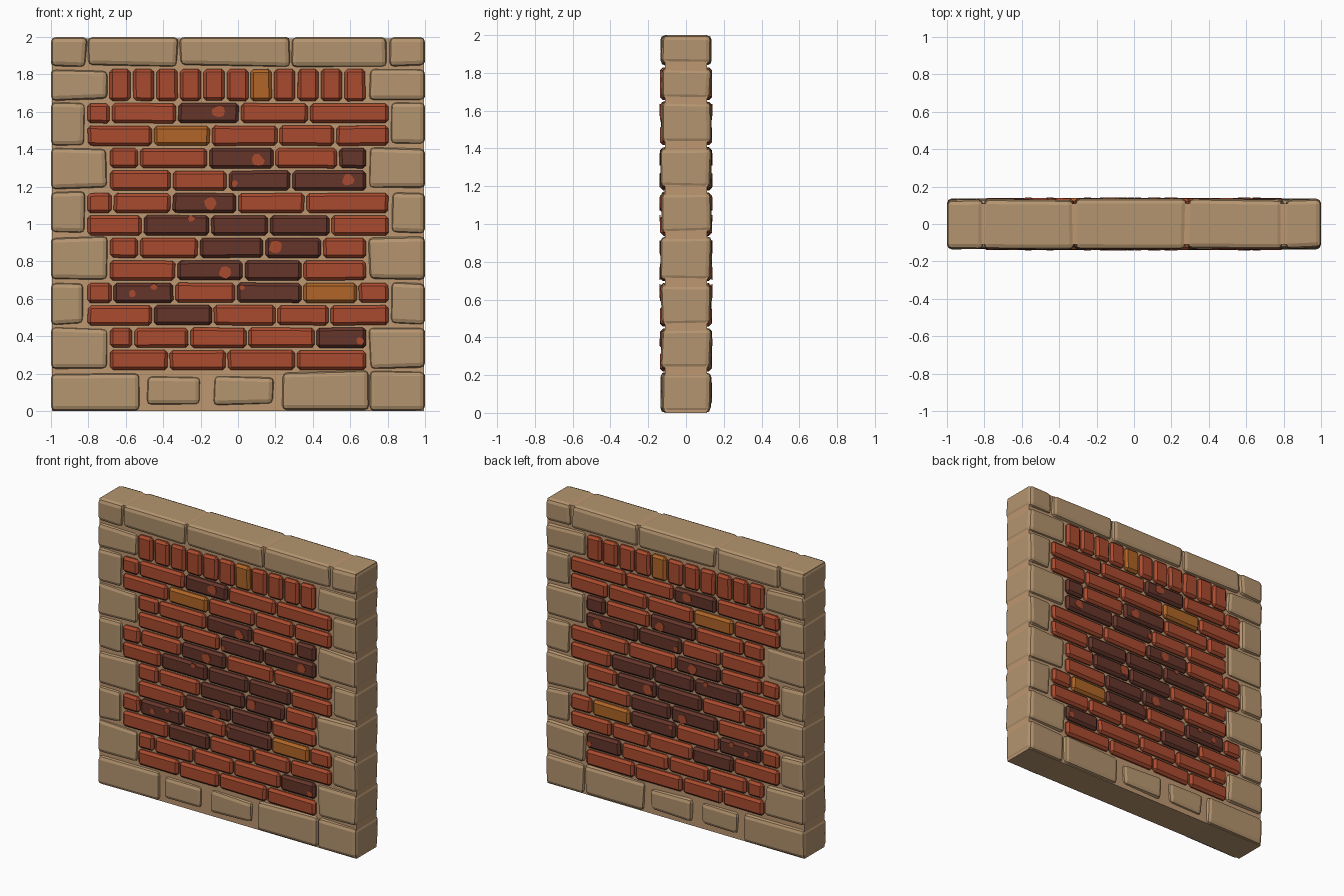
import bpy, bmesh, math, random
from mathutils import Vector

random.seed(4)
cube = bpy.data.objects.get("Cube")
if cube:
    bpy.data.objects.remove(cube)


def make_material(name, rgb):
    m = bpy.data.materials.new(name)
    m.use_nodes = True
    m.diffuse_color = (*rgb, 1)
    m.node_tree.nodes["Principled BSDF"].inputs["Base Color"].default_value = (*rgb, 1)
    return m


STONE = make_material("sandstone", (0.46, 0.30, 0.16))
MORTAR = make_material("mortar", (0.51, 0.31, 0.165))
RED = make_material("red brick", (0.40, 0.07, 0.028))
DARK = make_material("dark brick", (0.13, 0.036, 0.024))
GOLD = make_material("ochre brick", (0.43, 0.13, 0.02))
KINDS = {"R": ("red_brick", RED), "D": ("dark_brick", DARK), "G": ("ochre_brick", GOLD)}


def add_object(name, bm, mat):
    bmesh.ops.recalc_face_normals(bm, faces=bm.faces)
    mesh = bpy.data.meshes.new(name)
    bm.to_mesh(mesh)
    bm.free()
    mesh.materials.append(mat)
    ob = bpy.data.objects.new(name, mesh)
    bpy.context.collection.objects.link(ob)
    return ob


def block(name, mat, x0, x1, z0, z1, depth, bevel=0.0, jitter=0.0, segments=1):
    """Chamfered block through the wall, with corners nudged for a hand-cut look."""
    bm = bmesh.new()
    bmesh.ops.create_cube(bm, size=1)
    for v in bm.verts:
        v.co = Vector((x0 if v.co.x < 0 else x1,
                       math.copysign(depth, v.co.y),
                       z0 if v.co.z < 0 else z1))
        nudge = Vector([random.uniform(-jitter, jitter) for _ in range(3)])
        # Outer faces of the wall stay flat
        if abs(v.co.x) > 0.99:
            nudge.x = 0
        if v.co.z < 0.005 or v.co.z > 1.99:
            nudge.z = 0
        v.co += nudge
    if bevel:
        bmesh.ops.bevel(bm, geom=bm.edges[:], offset=bevel, segments=segments,
                        profile=0.5, affect="EDGES", clamp_overlap=True)
    return add_object(name, bm, mat)


def stone(name, x0, x1, z0, z1):
    block(name, STONE, x0, x1, z0, z1, 0.131, 0.027, 0.007, 2)


# Recessed mortar core
block("mortar_core", MORTAR, -0.995, 0.995, 0, 1.993, 0.11)

# Base stones
for x0, x1, z0, z1 in [(-1, -0.53, 0, 0.205), (-0.485, -0.2, 0.035, 0.19),
                       (-0.13, 0.19, 0.035, 0.185), (0.24, 0.7, 0.005, 0.212),
                       (0.705, 1, 0, 0.212)]:
    stone("base_stone", x0, x1, z0, z1)

# Side quoins, alternating long and short
levels = [0.22, 0.455, 0.695, 0.94, 1.18, 1.415, 1.655, 1.835]
for i, (z0, z1) in enumerate(zip(levels, levels[1:])):
    inner = 0.82 if i % 2 else 0.7
    stone("right_quoin", -1, -inner, z0 + 0.008, z1 - 0.008)
    stone("left_quoin", inner, 1, z0 + 0.008, z1 - 0.008)

# Coping stones
joints = [-1.005, -0.805, -0.315, 0.285, 0.805, 1.005]
for x0, x1 in zip(joints, joints[1:]):
    stone("coping_stone", x0 + 0.005, x1 - 0.005, 1.842, 2)

# Upright brick course
for i, kind in enumerate("RRRRRRGRRRR"):
    name, mat = KINDS[kind]
    x = -0.63 + i * 0.1255
    block("upright_" + name, mat, x - 0.056, x + 0.056, 1.658, 1.828, 0.137, 0.016, 0.002)

# Horizontal courses from top to bottom: kinds and joint positions
courses = [
    ("RRDRR", [-0.81, -0.68, -0.325, 0.01, 0.38, 0.81]),
    ("RGRRR", [-0.81, -0.455, -0.145, 0.215, 0.52, 0.81]),
    ("RRDRD", [-0.69, -0.53, -0.16, 0.195, 0.535, 0.69]),
    ("RRDD", [-0.69, -0.355, -0.055, 0.285, 0.69]),
    ("RRDRR", [-0.81, -0.67, -0.355, -0.005, 0.36, 0.81]),
    ("RDDDR", [-0.81, -0.51, -0.15, 0.165, 0.495, 0.81]),
    ("RRDDR", [-0.69, -0.53, -0.21, 0.14, 0.45, 0.69]),
    ("RDDR", [-0.69, -0.33, 0.03, 0.345, 0.69]),
    ("RDRDGR", [-0.81, -0.67, -0.34, -0.01, 0.345, 0.64, 0.81]),
    ("RDRRR", [-0.81, -0.455, -0.135, 0.205, 0.49, 0.81]),
    ("RRRRD", [-0.69, -0.56, -0.26, 0.05, 0.415, 0.69]),
    ("RRRR", [-0.69, -0.37, -0.06, 0.31, 0.69]),
]
for row, (kinds, joints) in enumerate(courses):
    z = 1.592 - row * 0.12
    for kind, x0, x1 in zip(kinds, joints, joints[1:]):
        name, mat = KINDS[kind]
        block(name, mat, x0 + 0.006, x1 - 0.006, z - 0.053, z + 0.053, 0.137, 0.016, 0.002)


# Worn red patches on the dark bricks, on both faces of the wall
def patch(x, z, r):
    outline = [(a, r * random.uniform(0.8, 1.15)) for a in
               (math.tau * k / 9 for k in range(9))]
    for side in (-1, 1):
        bm = bmesh.new()
        face = bm.faces.new([bm.verts.new((x + d * math.cos(a), side * 0.136,
                                           z + d * math.sin(a))) for a, d in outline])
        moved = bmesh.ops.extrude_face_region(bm, geom=[face])["geom"]
        bmesh.ops.translate(bm, vec=(0, side * 0.005, 0),
                            verts=[e for e in moved if isinstance(e, bmesh.types.BMVert)])
        add_object("worn_patch", bm, RED)


for x, z, r in [(-0.105, 1.6, 0.033), (0.105, 1.34, 0.034), (0.59, 1.235, 0.032),
                (-0.145, 1.11, 0.034), (0.2, 0.875, 0.036), (-0.07, 0.74, 0.033),
                (-0.565, 0.627, 0.02), (0.655, 0.375, 0.02), (-0.02, 1.215, 0.018),
                (-0.25, 1.03, 0.018), (-0.45, 0.665, 0.018), (0.02, 0.66, 0.016)]:
    patch(x, z, r)
